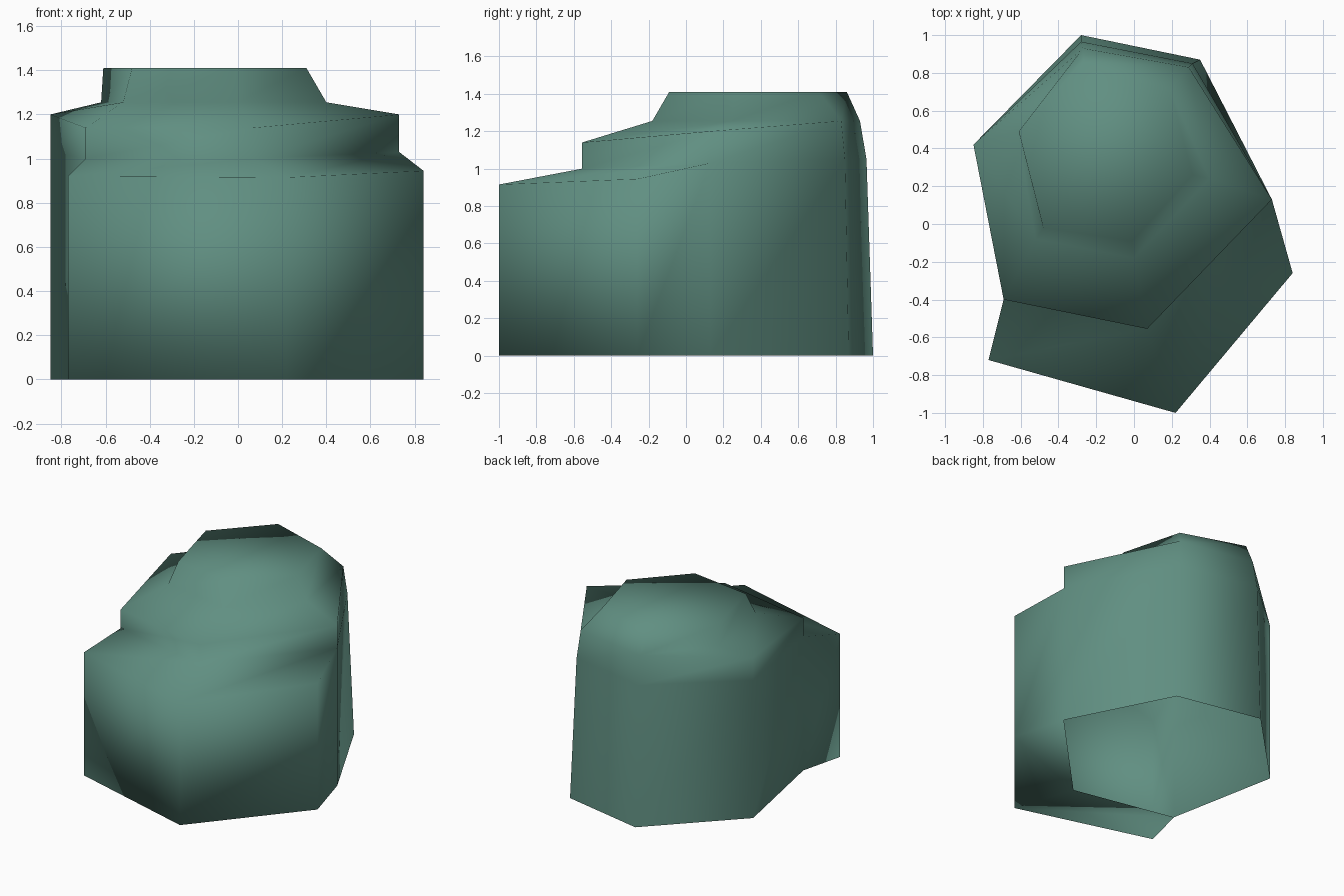
import bpy
import bmesh

default_cube = bpy.data.objects.get("Cube")
if default_cube:
    bpy.data.objects.remove(default_cube, do_unlink=True)


def make_material(name, color):
    material = bpy.data.materials.new(name)
    material.use_nodes = True
    material.diffuse_color = color
    material.node_tree.nodes["Principled BSDF"].inputs["Base Color"].default_value = color
    return material


def upright(x, y, *heights):
    """Points stacked straight above one another."""
    return [(x, y, z) for z in heights]


# Main boulder: one column of points per corner, from foot to summit,
# running counter-clockwise from the left rear corner
rear_left = [(.35, .87, 0), (.31, .85, 1.05), (.29, .83, 1.255), (.29, .83, 1.255), (.19, .71, 1.41)]
rear_right = [(-.28, 1, 0), (-.28, .965, 1.05), (-.27, .93, 1.255), (-.27, .93, 1.255), (-.27, .86, 1.41)]
side_right = upright(-.85, .42, 0, 1.03, 1.2) + [(-.62, .49, 1.255), (-.61, .49, 1.41)]
front_right = upright(-.69, -.4, 0, 1, 1.14) + [(-.52, -.08, 1.255), (-.48, -.02, 1.41)]
front_left = upright(.07, -.555, 0, 1, 1.14) + [(0, -.18, 1.255), (-.01, -.09, 1.41)]
side_left = upright(.73, .13, 0, 1.03, 1.2) + [(.4, .24, 1.255), (.31, .26, 1.41)]

# Front shelf: outer corners, foot and rim, matching the last three columns
shelf_points = [
    upright(-.77, -.72, 0, .92),
    upright(.22, -1, 0, .915),
    upright(.84, -.26, 0, .945),
]

bm = bmesh.new()


def add_columns(columns):
    return [[bm.verts.new(point) for point in column] for column in columns]


def add_strip(first, second):
    """Skin two equally long rows of vertices with quads."""
    for a, b, c, d in zip(first, second, second[1:], first[1:]):
        bm.faces.new((a, b, c, d))


boulder = add_columns([rear_left, rear_right, side_right, front_right, front_left, side_left])
shelf = add_columns(shelf_points)
shelf_inner = boulder[3:]

# Boulder walls; the lowest band is left out where the shelf covers it
for i, column in enumerate(boulder):
    following = boulder[(i + 1) % len(boulder)]
    covered = column in shelf_inner[:-1]
    start = 1 if covered else 0
    add_strip(column[start:], following[start:])

# Flat summit
bm.faces.new([column[-1] for column in boulder])

# Shelf outer walls, underside, sloping top and two end walls
for outer, outer_next in zip(shelf, shelf[1:]):
    add_strip(outer, outer_next)
for level in (0, 1):
    inner_row = [column[level] for column in shelf_inner]
    outer_row = [column[level] for column in shelf]
    if level:
        add_strip(outer_row, inner_row)
    else:
        add_strip(inner_row, outer_row)
add_strip(shelf_inner[0][:2], shelf[0])
add_strip(shelf[-1], shelf_inner[-1][:2])

# Merge the rear corners where two levels meet, then face everything outward
bmesh.ops.remove_doubles(bm, verts=bm.verts[:], dist=.001)
bmesh.ops.recalc_face_normals(bm, faces=bm.faces[:])
for face in bm.faces:
    face.smooth = True

mesh = bpy.data.meshes.new("stepped_rock")
bm.to_mesh(mesh)
bm.free()
mesh.materials.append(make_material("mossy green stone", (.118, .275, .222, 1)))
rock = bpy.data.objects.new("stepped_rock", mesh)
bpy.context.collection.objects.link(rock)
